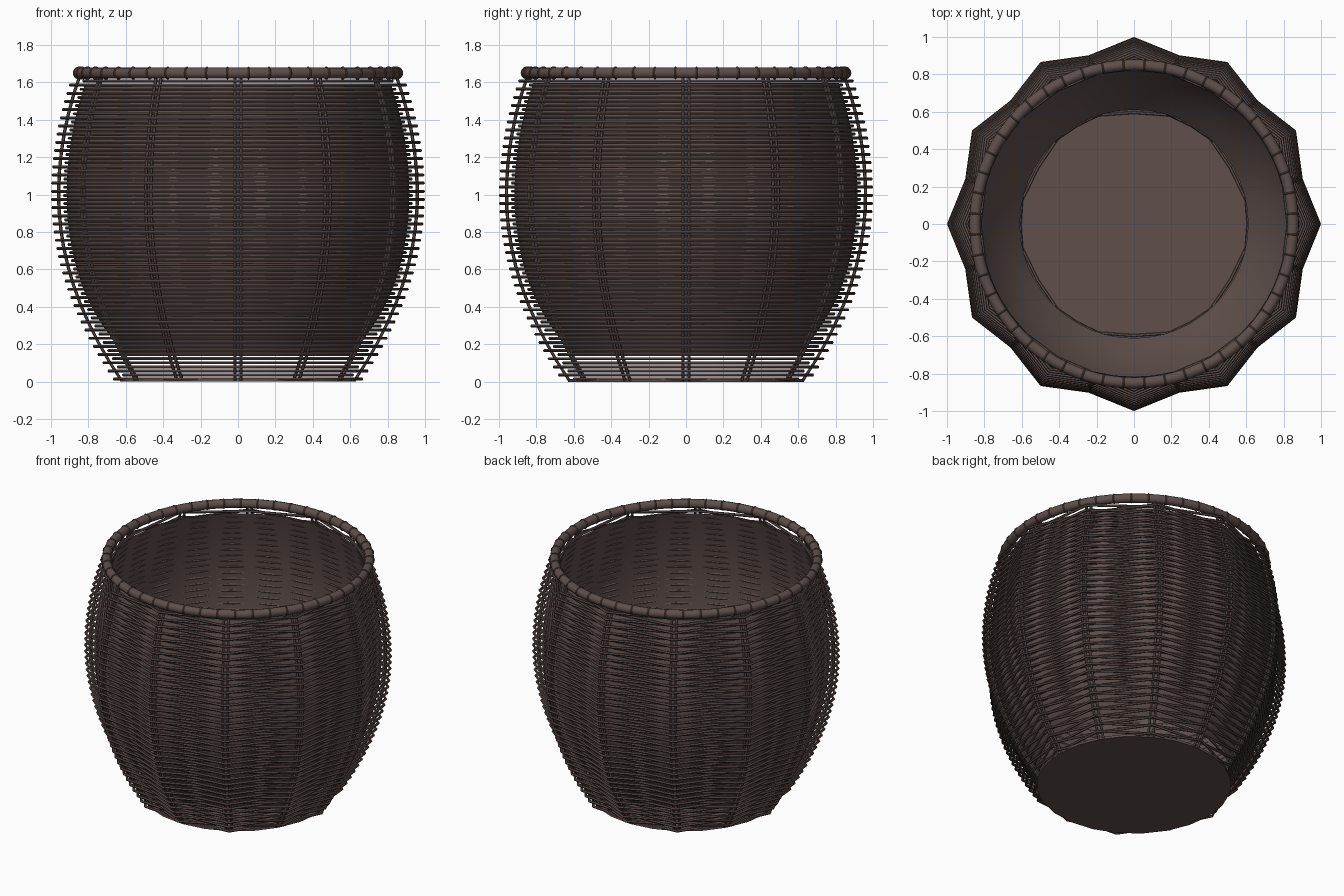
import bpy, bmesh, math
from math import sin, cos, pi

if "Cube" in bpy.data.objects:
    bpy.data.objects.remove(bpy.data.objects["Cube"])

brown = bpy.data.materials.new("dark_brown_wicker")
brown.diffuse_color = (0.112, 0.078, 0.069, 1)
brown.use_nodes = True
brown.node_tree.nodes["Principled BSDF"].inputs["Base Color"].default_value = brown.diffuse_color

STAKES = 12


def outer(z):
    """Barrel silhouette radius at height z."""
    d = z - 1.0
    return 1.0 - (0.34 if d < 0 else 0.28) * d * d


def finish(name, bm, smooth=40):
    bmesh.ops.recalc_face_normals(bm, faces=bm.faces)
    me = bpy.data.meshes.new(name)
    bm.to_mesh(me)
    bm.free()
    me.materials.append(brown)
    ob = bpy.data.objects.new(name, me)
    bpy.context.collection.objects.link(ob)
    bpy.context.view_layer.objects.active = ob
    ob.select_set(True)
    bpy.ops.object.shade_smooth_by_angle(angle=math.radians(smooth))
    ob.select_set(False)
    return ob


def skin(bm, rings, closed):
    """Bridge a list of equal vertex rings."""
    n = len(rings[0])
    for i in range(len(rings) if closed else len(rings) - 1):
        a, b = rings[i], rings[(i + 1) % len(rings)]
        for j in range(n):
            k = (j + 1) % n
            bm.faces.new((a[j], a[k], b[k], b[j]))
    if not closed:
        bm.faces.new(rings[0])
        bm.faces.new(rings[-1])


def hoop(bm, radii, z, r, sides):
    """Closed horizontal rod whose radius varies from point to point."""
    n = len(radii)
    rings = []
    for i, R in enumerate(radii):
        a = 2 * pi * i / n
        ring = []
        for j in range(sides):
            t = 2 * pi * j / sides
            q = R + r * cos(t)
            ring.append(bm.verts.new((q * cos(a), q * sin(a), z + r * sin(t))))
        rings.append(ring)
    skin(bm, rings, True)


# Woven rows: each row zigzags out and in, neighbours swapped
bm = bmesh.new()
ROWS = 74
for row in range(ROWS):
    z = 0.014 + row * (1.607 - 0.014) / (ROWS - 1)
    P = outer(z)
    hoop(bm, [P - (0.009 if (i + row) % 2 == 0 else 0.073)
              for i in range(STAKES)], z, 0.009, 6)
finish("woven_rows", bm, 50)

# Upright stakes in pairs
bm = bmesh.new()
for s in range(STAKES):
    a = 2 * pi * s / STAKES
    for side in (-0.016, 0.016):
        rings = []
        for i in range(17):
            z = 0.005 + 1.635 * i / 16
            R = outer(z) - 0.041
            ring = []
            for j in range(6):
                t = 2 * pi * j / 6
                u, v = R + 0.009 * cos(t), side + 0.009 * sin(t)
                ring.append(bm.verts.new((u * cos(a) - v * sin(a),
                                          u * sin(a) + v * cos(a), z)))
            rings.append(ring)
        skin(bm, rings, False)
finish("upright_stakes", bm, 50)

# Inner liner wall, open above and below
bm = bmesh.new()
SEG = 48
prev = None
for i in range(21):
    f = i / 20
    z = 0.15 + 1.445 * f
    R = outer(z) - 0.084 - 0.06 * max(0, 1 - f / 0.3) ** 2
    ring = [bm.verts.new((R * cos(2 * pi * j / SEG), R * sin(2 * pi * j / SEG), z))
            for j in range(SEG)]
    if prev:
        for j in range(SEG):
            k = (j + 1) % SEG
            bm.faces.new((prev[j], prev[k], ring[k], ring[j]))
    prev = ring
finish("inner_liner", bm)

# Bottom disc
bm = bmesh.new()
bmesh.ops.create_cone(bm, cap_ends=True, segments=24, radius1=0.63, radius2=0.63, depth=0.016)
bmesh.ops.translate(bm, verts=bm.verts, vec=(0, 0, 0.008))
finish("bottom_disc", bm, 30)

# Thick rim
bm = bmesh.new()
hoop(bm, [0.85] * 72, 1.65, 0.03, 12)
finish("rim", bm)

# Thin bindings wrapped around the rim
bm = bmesh.new()
BINDS = 48
for b in range(BINDS):
    a = 2 * pi * (b + 0.5) / BINDS
    rings = []
    for i in range(14):
        t = 2 * pi * i / 14
        ring = []
        for j in range(5):
            p = 2 * pi * j / 5
            q = 0.030 + 0.005 * cos(p)
            u, v, w = 0.85 + q * cos(t), 0.005 * sin(p), 1.65 + q * sin(t)
            ring.append(bm.verts.new((u * cos(a) - v * sin(a),
                                      u * sin(a) + v * cos(a), w)))
        rings.append(ring)
    skin(bm, rings, True)
finish("rim_bindings", bm, 60)
